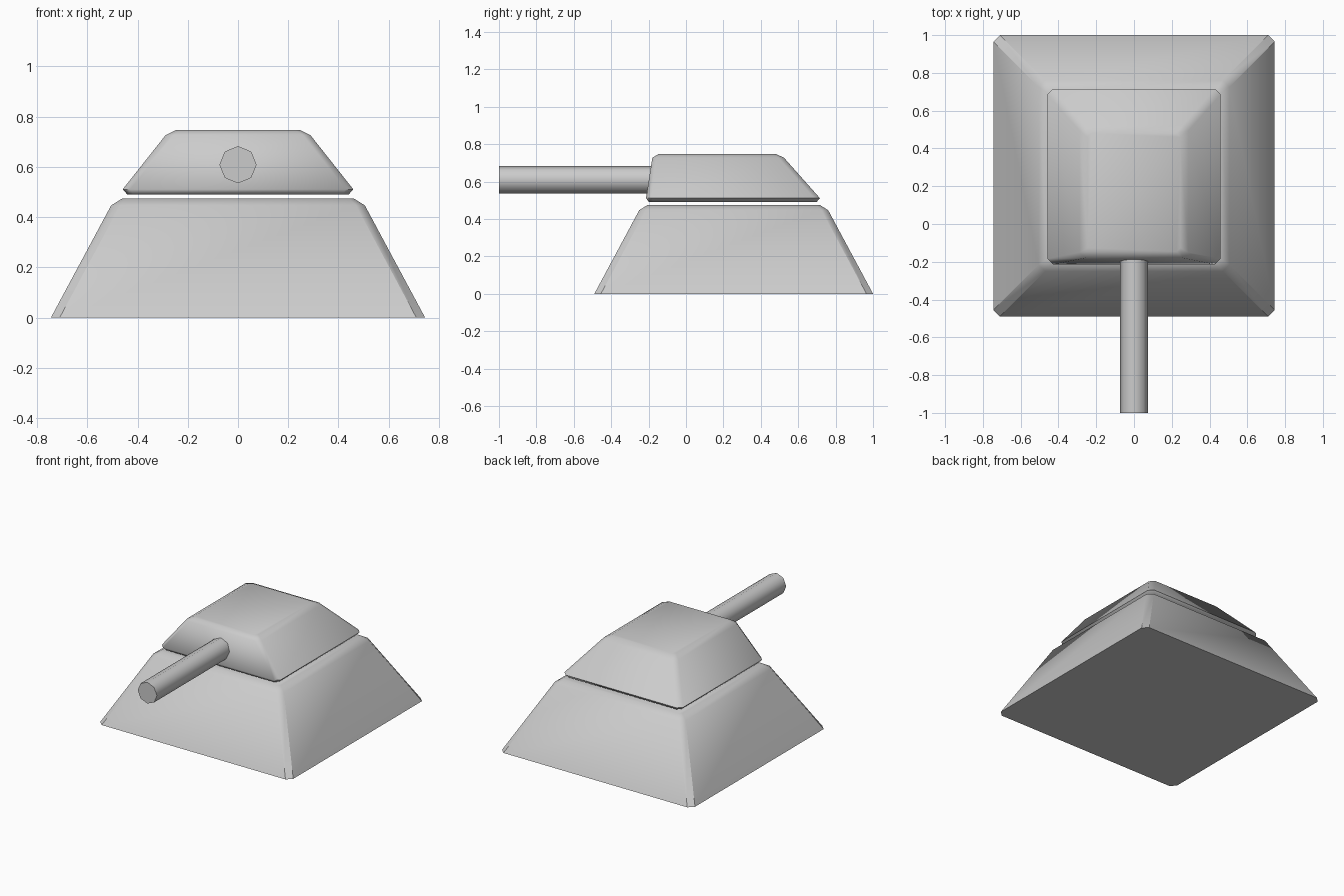
import bpy, bmesh, math

if "Cube" in bpy.data.objects:
    bpy.data.objects.remove(bpy.data.objects["Cube"])


def loft(name, rings, smooth_angle):
    """Stack of corner-cut rectangles: (z, half width, front y, back y, corner cut)."""
    bm = bmesh.new()
    loops = []
    for z, w, f, b, c in rings:
        pts = [(-w + c, f), (w - c, f), (w, f + c), (w, b - c),
               (w - c, b), (-w + c, b), (-w, b - c), (-w, f + c)]
        loops.append([bm.verts.new((x, y, z)) for x, y in pts])
    for lo, hi in zip(loops, loops[1:]):
        for i in range(8):
            j = (i + 1) % 8
            bm.faces.new((lo[i], lo[j], hi[j], hi[i]))
    bm.faces.new(loops[0][::-1])
    bm.faces.new(loops[-1])
    mesh = bpy.data.meshes.new(name)
    bm.to_mesh(mesh)
    bm.free()
    obj = bpy.data.objects.new(name, mesh)
    bpy.context.collection.objects.link(obj)
    shade(obj, smooth_angle)
    return obj


def shade(obj, angle):
    bpy.ops.object.select_all(action='DESELECT')
    bpy.context.view_layer.objects.active = obj
    obj.select_set(True)
    bpy.ops.object.shade_smooth_by_angle(angle=math.radians(angle))


# Sloped base with bevelled edges
loft("base", [
    (0.000, 0.745, -0.490, 1.000, 0.035),
    (0.447, 0.505, -0.250, 0.760, 0.035),
    (0.475, 0.460, -0.205, 0.715, 0.020),
], 30)

# Turret: steep front, sloping sides and back
loft("turret", [
    (0.490, 0.440, -0.198, 0.698, 0.025),
    (0.511, 0.459, -0.214, 0.716, 0.030),
    (0.727, 0.288, -0.180, 0.524, 0.030),
    (0.748, 0.245, -0.146, 0.480, 0.020),
], 50)

# Eight-sided barrel
bpy.ops.mesh.primitive_cylinder_add(vertices=8, radius=0.074, depth=0.85,
                                    location=(0, -0.575, 0.609),
                                    rotation=(math.pi / 2, 0, 0))
barrel = bpy.context.object
barrel.name = "barrel"
shade(barrel, 50)
